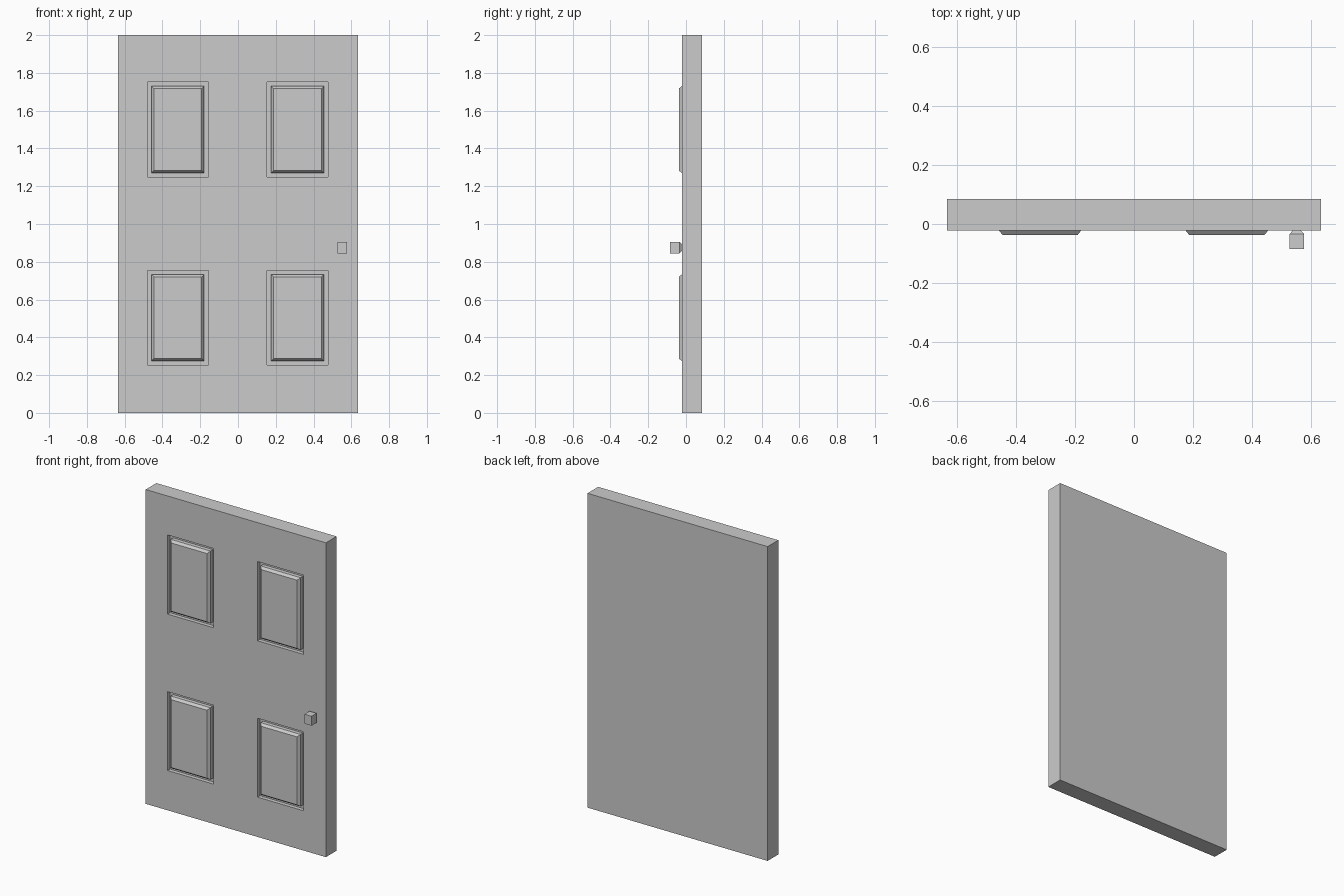
import bpy, bmesh
from mathutils import Vector

if "Cube" in bpy.data.objects:
    bpy.data.objects.remove(bpy.data.objects["Cube"])

HALF_W, HEIGHT = 0.634, 2.0
FRONT, BACK, RECESS, RAISED = -0.022, 0.085, 0.003, -0.038
COLS = [(-0.480, -0.157), (0.153, 0.477)]
ROWS = [(0.253, 0.755), (1.248, 1.752)]


def add_box(bm, lo, hi):
    lo, hi = Vector(lo), Vector(hi)
    verts = bmesh.ops.create_cube(bm, size=1)["verts"]
    for v in verts:
        v.co = (lo + hi) / 2 + v.co * (hi - lo)
    return verts


def finish(bm, name):
    bmesh.ops.recalc_face_normals(bm, faces=bm.faces)
    mesh = bpy.data.meshes.new(name)
    bm.to_mesh(mesh)
    bm.free()
    obj = bpy.data.objects.new(name, mesh)
    bpy.context.collection.objects.link(obj)


def push(bm, faces, dy):
    out = bmesh.ops.extrude_discrete_faces(bm, faces=faces)["faces"]
    for f in out:
        bmesh.ops.translate(bm, verts=f.verts, vec=(0, dy, 0))
    return out


# Door slab, cut along the panel borders
bm = bmesh.new()
add_box(bm, (-HALF_W, FRONT, 0), (HALF_W, BACK, HEIGHT))
cuts = [((x, 0, 0), (1, 0, 0)) for c in COLS for x in c]
cuts += [((0, 0, z), (0, 0, 1)) for r in ROWS for z in r]
for co, no in cuts:
    bmesh.ops.bisect_plane(bm, geom=bm.verts[:] + bm.edges[:] + bm.faces[:],
                           plane_co=co, plane_no=no)
bm.normal_update()


def in_panel(f):
    c = f.calc_center_median()
    return (f.normal.y < -0.9 and any(a < c.x < b for a, b in COLS)
            and any(a < c.z < b for a, b in ROWS))


# Four recesses, each with a raised bevelled panel
panels = push(bm, [f for f in bm.faces if in_panel(f)], RECESS - FRONT)
bm.normal_update()
bmesh.ops.inset_individual(bm, faces=panels, thickness=0.031)
panels = push(bm, panels, FRONT - RECESS)
bm.normal_update()
panels = push(bm, panels, RAISED - FRONT)
bm.normal_update()
for f in panels:
    c = f.calc_center_median()
    for v in f.verts:
        v.co.x -= 0.013 if v.co.x > c.x else -0.013
        v.co.z -= 0.013 if v.co.z > c.z else -0.013
finish(bm, "door")

# Square knob with a neck tapering into the door
bm = bmesh.new()
add_box(bm, (0.528, -0.085, 0.845), (0.577, -0.034, 0.905))
bm.normal_update()
back = push(bm, [f for f in bm.faces if f.normal.y > 0.9], 0.014)
centre = back[0].calc_center_median()
for v in back[0].verts:
    v.co = centre + (v.co - centre) * 0.5
finish(bm, "door_knob")
